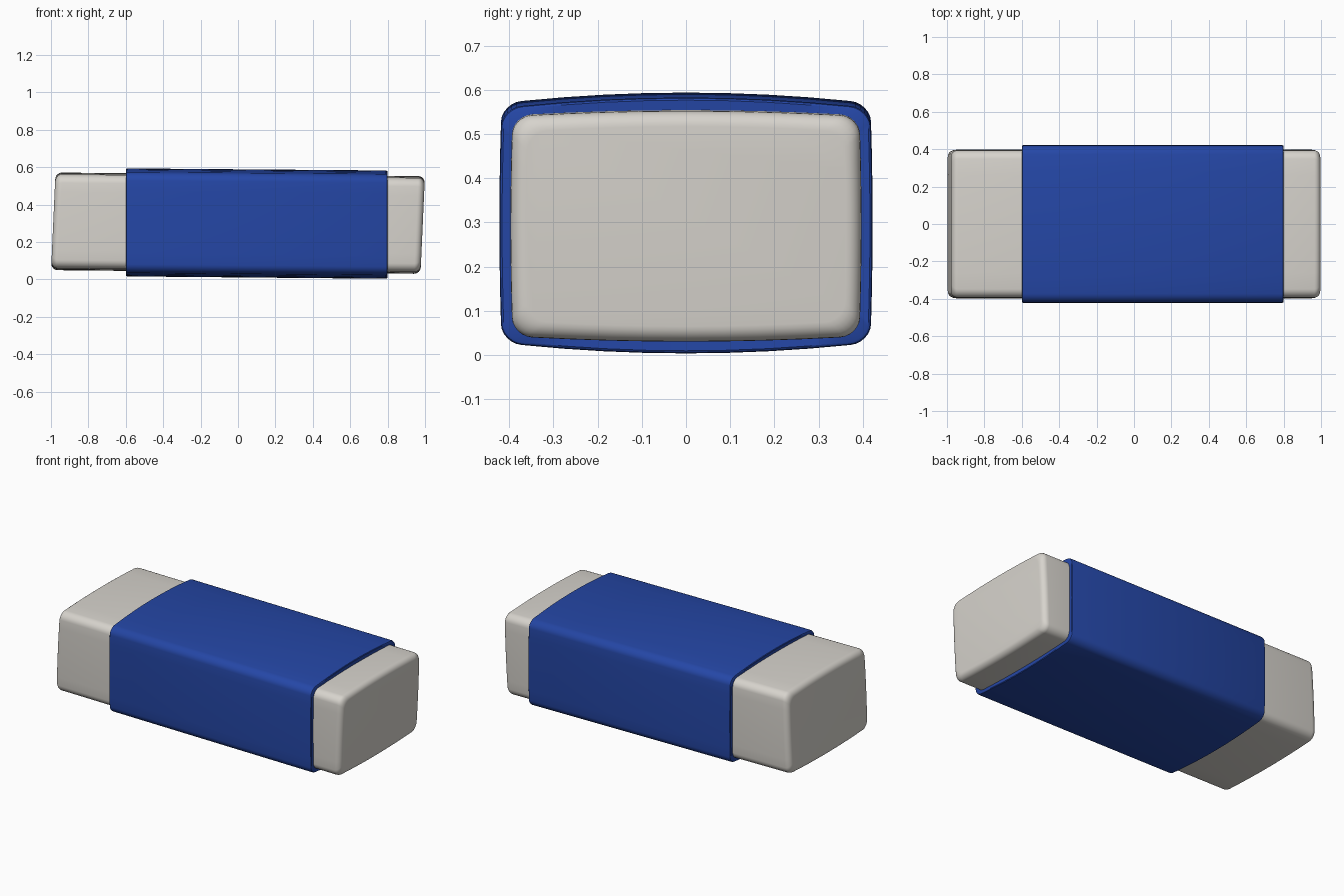
import bpy, bmesh, math

if "Cube" in bpy.data.objects:
    bpy.data.objects.remove(bpy.data.objects["Cube"])


def material(name, rgb):
    m = bpy.data.materials.new(name)
    m.diffuse_color = (*rgb, 1)
    m.use_nodes = True
    m.node_tree.nodes["Principled BSDF"].inputs["Base Color"].default_value = m.diffuse_color
    return m


def section(w, z0, z1, r, bulge):
    """Rounded rectangle in (y, z) with gently bowed top and bottom."""
    mid, h, pts = (z0 + z1) / 2, (z1 - z0) / 2, []

    def add(y, z):
        bow = 1 - (y / w) ** 2
        side = 1 - ((z - mid) / h) ** 2
        z = mid + (z - mid) * (1 - bulge * (1 - bow) / h)
        pts.append((y * (1 - 0.012 * (1 - side)), z))

    for sy, sz, a0 in ((1, 1, 0), (-1, 1, 90), (-1, -1, 180), (1, -1, 270)):
        for i in range(7):
            a = math.radians(a0 + i * 15)
            add(sy * (w - r) + r * math.cos(a), mid + sz * (h - r) + r * math.sin(a))
        # extra points along the edge leading to the next corner
        for i in range(1, 8):
            t = 1 - i / 4
            if a0 in (0, 180):
                add(sy * t * (w - r), mid + sz * h)
            else:
                add(sy * w, mid + sz * t * (h - r))
    return pts


def loft(name, stations, mat, shear=0, cap=True):
    """Skin a list of (x, section) rings along x."""
    bm = bmesh.new()
    rings = [[bm.verts.new((x + shear * (z - 0.3), y, z)) for y, z in sec]
             for x, sec in stations]
    for a, b in zip(rings, rings[1:]):
        for i in range(len(a)):
            j = (i + 1) % len(a)
            bm.faces.new((a[i], a[j], b[j], b[i]))
    if cap:
        bm.faces.new(rings[0])
        bm.faces.new(rings[-1])
    bmesh.ops.recalc_face_normals(bm, faces=bm.faces)
    me = bpy.data.meshes.new(name)
    bm.to_mesh(me)
    bm.free()
    ob = bpy.data.objects.new(name, me)
    bpy.context.collection.objects.link(ob)
    me.materials.append(mat)
    bpy.ops.object.select_all(action='DESELECT')
    ob.select_set(True)
    bpy.context.view_layer.objects.active = ob
    bpy.ops.object.shade_smooth_by_angle(angle=math.radians(35))
    return ob


def rubber(x, inset):
    z0 = 0.040 - 0.010 * x + inset
    z1 = 0.562 - 0.010 * x - inset
    return x, section(0.397 - inset, z0, z1, 0.045, 0.012)


def wrap(x, inset):
    z0 = 0.011 - 0.009 * x + inset
    z1 = 0.589 - 0.008 * x - inset
    return x, section(0.422 - inset, z0, z1, 0.045, 0.024)


white = material("off_white_rubber", (0.68, 0.655, 0.61))
blue = material("blue_card", (0.018, 0.062, 0.38))

# Rubber block with rounded, slightly slanted ends
R, E = 0.035, 0.988
angles = [math.radians(a) for a in range(0, 91, 15)]
left = [rubber(-E + R * (1 - math.sin(a)), R * (1 - math.cos(a))) for a in reversed(angles)]
left.sort(key=lambda s: s[0])
left = [rubber(-E + R * (1 - math.sin(a)), R * (1 - math.sin(math.pi / 2 - a))) for a in reversed(angles)]
right = [rubber(E - R * (1 - math.sin(a)), R * (1 - math.cos(a))) for a in angles]
loft("eraser_block", left + [rubber(-0.6, 0), rubber(0.8, 0)] + right, white, shear=0.045)

# Card sleeve wrapped round the block, with softly rounded rims
loft("sleeve", [wrap(-0.598, 0.05), wrap(-0.6, 0.006), wrap(-0.597, 0.002), wrap(-0.59, 0),
                wrap(0.1, 0), wrap(0.79, 0), wrap(0.797, 0.002), wrap(0.8, 0.006),
                wrap(0.798, 0.05)], blue, cap=False)
